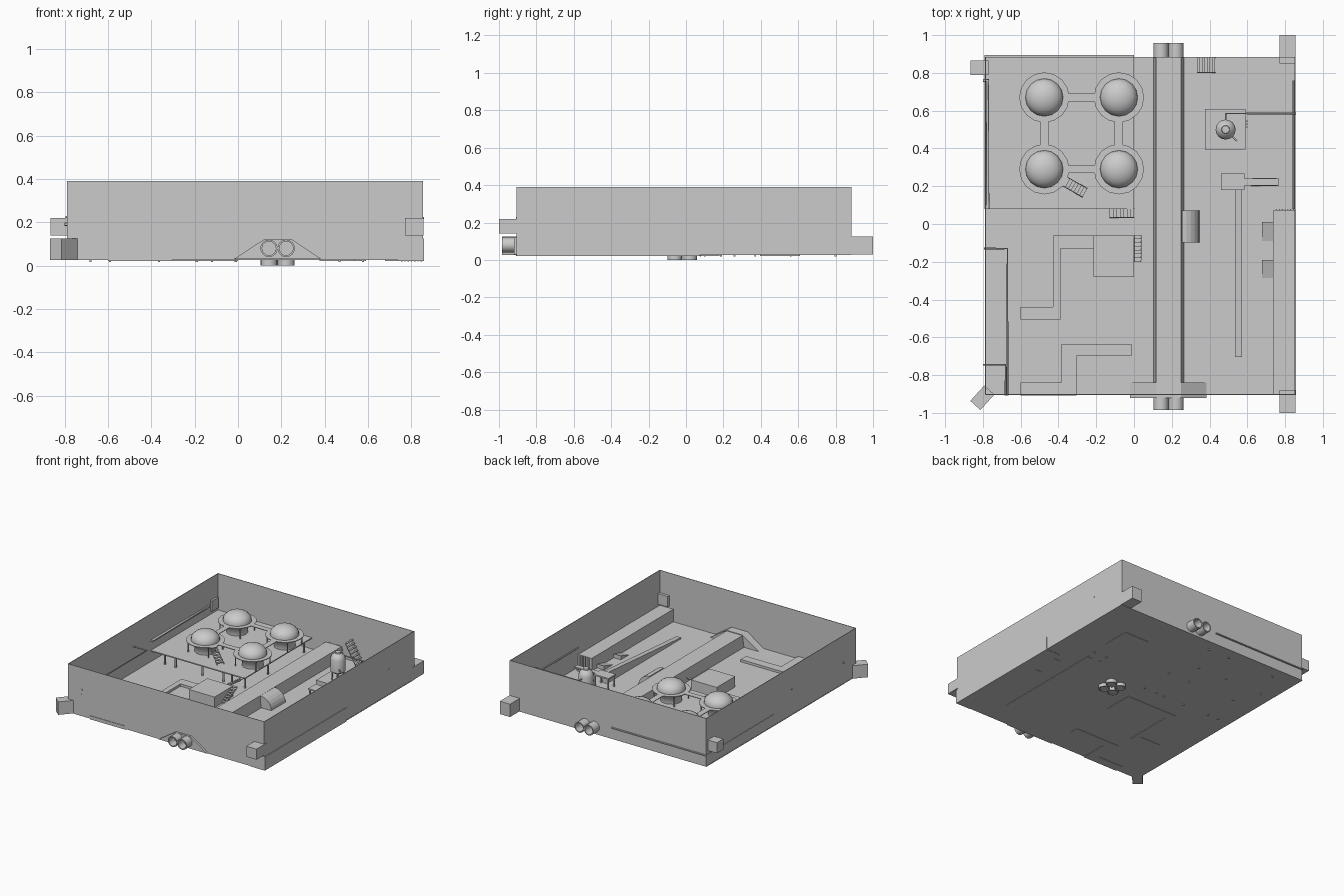
import bpy, bmesh
from math import pi, cos, sin, atan2, radians
from mathutils import Vector

if "Cube" in bpy.data.objects:
    bpy.data.objects.remove(bpy.data.objects["Cube"])


def finish(name, bm, smooth=False):
    bmesh.ops.recalc_face_normals(bm, faces=bm.faces)
    me = bpy.data.meshes.new(name)
    bm.to_mesh(me)
    bm.free()
    ob = bpy.data.objects.new(name, me)
    bpy.context.collection.objects.link(ob)
    if smooth:
        bpy.ops.object.select_all(action='DESELECT')
        ob.select_set(True)
        bpy.context.view_layer.objects.active = ob
        bpy.ops.object.shade_smooth_by_angle(angle=radians(40))
    return ob


def prism(name, pts, offset):
    """Extrude a closed polygon of 3D points along offset."""
    bm = bmesh.new()
    face = bm.faces.new([bm.verts.new(p) for p in pts])
    ext = bmesh.ops.extrude_face_region(bm, geom=[face])
    verts = [g for g in ext['geom'] if isinstance(g, bmesh.types.BMVert)]
    bmesh.ops.translate(bm, verts=verts, vec=offset)
    return finish(name, bm)


def box(name, x0, x1, y0, y1, z0, z1):
    return prism(name, [(x0, y0, z0), (x1, y0, z0), (x1, y1, z0), (x0, y1, z0)], (0, 0, z1 - z0))


def lathe(name, x, y, profile, n=16):
    """Revolve (radius, z) points about a vertical axis."""
    bm = bmesh.new()
    rings = []
    for r, z in profile:
        if r < 1e-5:
            rings.append([bm.verts.new((x, y, z))] * n)
        else:
            rings.append([bm.verts.new((x + r * cos(2 * pi * i / n), y + r * sin(2 * pi * i / n), z))
                          for i in range(n)])
    for a, b in zip(rings, rings[1:]):
        for i in range(n):
            j = (i + 1) % n
            quad = list(dict.fromkeys((a[i], a[j], b[j], b[i])))
            bm.faces.new(quad)
    return finish(name, bm, True)


def pipe(name, pts, r):
    cu = bpy.data.curves.new(name, 'CURVE')
    cu.dimensions = '3D'
    cu.bevel_depth = r
    cu.bevel_resolution = 1
    cu.use_fill_caps = True
    sp = cu.splines.new('POLY')
    sp.points.add(len(pts) - 1)
    for p, co in zip(sp.points, pts):
        p.co = (*co, 1)
    ob = bpy.data.objects.new(name, cu)
    bpy.context.collection.objects.link(ob)
    return ob


def stairs(name, a, b, width, n):
    """Flight of thin treads between two points, with two sloped stringers."""
    a, b = Vector(a), Vector(b)
    d = b - a
    run = Vector((d.x, d.y, 0))
    side = Vector((-run.y, run.x, 0)).normalized() * width / 2
    step = run / n
    for i in range(n):
        p = a + d * (i / n)
        prism(f"{name}_tread_{i + 1}", [p - side, p + side, p + side + step, p - side + step], (0, 0, 0.005))
    for k, s in enumerate((-side, side)):
        pipe(f"{name}_stringer_{k + 1}", [a + s, b + s], 0.003)


LOW, TOP = 0.025, 0.39

# Room shell
box("floor", -0.79, 0.855, -0.905, 0.885, LOW, 0.03)
box("front_wall", -0.788, 0.853, -0.905, -0.901, LOW, TOP)
box("back_wall", -0.788, 0.853, 0.881, 0.885, LOW, TOP)
box("left_wall", -0.788, -0.784, -0.905, 0.885, LOW, TOP)
box("right_wall", 0.849, 0.853, -0.905, 0.885, LOW, TOP)

# Corner ducts
box("back_left_duct", -0.865, -0.77, 0.79, 0.865, 0.14, 0.22)
box("back_right_duct", 0.77, 0.855, 0.85, 1.0, 0.028, 0.125)
box("front_right_duct", 0.77, 0.855, -1.0, -0.88, 0.14, 0.22)
duct = box("front_left_duct", -0.055, 0.055, -0.036, 0.036, 0.027, 0.125)
duct.location = (-0.803, -0.92, 0)
duct.rotation_euler.z = radians(48)

# Mezzanine on posts
DECK = 0.115
box("mezzanine", -0.792, 0.0, 0.08, 0.895, DECK - 0.008, DECK)
for i, x in enumerate((-0.68, -0.59, -0.365, -0.19, -0.12, -0.01)):
    for j, y in enumerate((0.1, 0.37, 0.56, 0.8)):
        if (i + j) % 2 == 0 or j == 0:
            box(f"mezzanine_post_{i}_{j}", x - 0.005, x + 0.005, y - 0.005, y + 0.005, 0.017, DECK)

# Four domed tanks with catwalk rings
XS, YS, RING = (-0.475, -0.08), (0.29, 0.67), 0.195
dome = [(0.1 * cos(t * pi / 12), 0.205 + 0.068 * sin(t * pi / 12)) for t in range(6)] + [(0, 0.273)]
for i, x in enumerate(XS):
    for j, y in enumerate(YS):
        lathe(f"tank_{i}_{j}", x, y, [(0.075, DECK), (0.075, 0.15), (0.095, 0.175), (0.1, 0.19)] + dome)
        lathe(f"catwalk_ring_{i}_{j}", x, y,
              [(0.095, RING), (0.133, RING), (0.133, RING + 0.005), (0.095, RING + 0.005), (0.095, RING)], 16)
        for k in range(4):
            t = pi / 4 + k * pi / 2
            px, py = x + 0.12 * cos(t), y + 0.12 * sin(t)
            box(f"ring_post_{i}_{j}_{k}", px - 0.003, px + 0.003, py - 0.003, py + 0.003, DECK, RING)
for k, y in enumerate(YS):
    box(f"catwalk_across_{k}", -0.347, -0.208, y - 0.021, y + 0.021, RING, RING + 0.005)
for k, x in enumerate(XS):
    box(f"catwalk_along_{k}", x - 0.022, x + 0.022, 0.418, 0.542, RING, RING + 0.005)
stairs("catwalk_stairs", (-0.365, 0.225, RING), (-0.26, 0.165, DECK), 0.05, 7)
stairs("mezzanine_stairs", (0.0, 0.058, DECK), (-0.13, 0.058, 0.03), 0.045, 7)

# Central tunnel, flared front portal and paired end pipes
prism("tunnel", [(0.103, -0.84, 0.028), (0.117, -0.84, 0.115), (0.25, -0.84, 0.115), (0.264, -0.84, 0.028)],
      (0, 1.722, 0))
prism("tunnel_portal", [(-0.02, -0.92, 0.03), (0.118, -0.92, 0.12), (0.25, -0.92, 0.12), (0.385, -0.92, 0.03)],
      (0, 0.08, 0))
for x in (0.143, 0.222):
    for label, y, sgn in (("front", -0.985, 1), ("back", 0.958, -1)):
        tube = lathe(f"{label}_pipe_{'left' if x < 0.2 else 'right'}", 0, 0,
                     [(0.032, 0), (0.04, 0), (0.04, 0.08), (0.032, 0.08), (0.032, 0)])
        tube.rotation_euler.x = -sgn * pi / 2
        tube.location = (x, y, 0.08)
    # drain discs under the floor
    for k, y in enumerate((-0.06, 0.02)):
        lathe(f"floor_drain_{'left' if x < 0.2 else 'right'}_{k}", x, y,
              [(0, 0.006), (0.03, 0.006), (0.03, 0), (0.039, 0), (0.039, 0.03), (0, 0.03)])

# Curved side hatch of the tunnel
arc = [(0.255 + 0.092 * cos(t * pi / 12), -0.098, 0.028 + 0.09 * sin(t * pi / 12)) for t in range(7)]
prism("tunnel_hatch", [(0.255, -0.098, 0.028)] + arc, (0, 0.17, 0))

# Control block and floor conduits
box("control_block", -0.215, 0.0, -0.28, -0.06, 0.022, 0.11)
conduits = (
    ((-0.215, -0.06), (-0.43, -0.06), (-0.43, -0.44), (-0.6, -0.44), (-0.6, -0.505), (-0.39, -0.505),
     (-0.39, -0.13), (-0.215, -0.13)),
    ((-0.012, -0.635), (-0.385, -0.635), (-0.385, -0.84), (-0.6, -0.84), (-0.6, -0.909), (-0.305, -0.909),
     (-0.305, -0.7), (-0.012, -0.7)))
for k, outline in enumerate(conduits):
    prism(f"floor_conduit_{k + 1}", [(x, y, 0.022) for x, y in outline], (0, 0, 0.026))
stairs("block_stairs", (0.02, -0.06, 0.11), (0.02, -0.2, 0.03), 0.035, 7)

# Small boiler on a plinth
BX, BY = 0.485, 0.5
box("boiler_plinth", 0.375, 0.59, 0.395, 0.61, 0.022, 0.08)
lathe("boiler", BX, BY, [(0, 0.13), (0.035, 0.13), (0.053, 0.145), (0.053, 0.235), (0.043, 0.26),
                         (0.022, 0.275), (0.02, 0.285), (0, 0.287)])
for k in range(6):
    t = k * pi / 3
    px, py = BX + 0.045 * cos(t), BY + 0.045 * sin(t)
    pipe(f"boiler_leg_{k}", [(px, py, 0.08), (px, py, 0.16)], 0.005)
pipe("boiler_feed_pipe", [(BX, BY + 0.03, 0.22), (BX, 0.585, 0.22), (0.857, 0.585, 0.22)], 0.005)
pipe("boiler_valve", [(0.52, 0.465, 0.17), (0.545, 0.44, 0.17)], 0.005)
for k in range(3):
    box(f"boiler_rung_{k}", 0.59, 0.602, 0.51 + 0.015 * k, 0.517 + 0.015 * k, 0.03, 0.1)

# Ladder stairs by the back wall
stairs("back_stairs", (0.335, 0.842, 0.19), (0.43, 0.842, 0.03), 0.08, 7)

# Raised walkway with long ramp
box("ramp_deck", 0.46, 0.585, 0.18, 0.268, 0.112, 0.122)
box("ramp_deck_arm", 0.585, 0.765, 0.205, 0.242, 0.112, 0.12)
for x in (0.468, 0.577):
    for y in (0.188, 0.26):
        box(f"deck_leg_{int(x * 1000)}_{int(y * 1000)}", x - 0.005, x + 0.005, y - 0.005, y + 0.005, 0.017, 0.112)
prism("ramp", [(0.535, 0.18, 0.022), (0.535, 0.18, 0.11), (0.535, -0.705, 0.04), (0.535, -0.705, 0.022)],
      (0.037, 0, 0))
stairs("deck_stairs", (0.765, 0.223, 0.115), (0.62, 0.223, 0.03), 0.037, 8)

# Side bench with ramps and steps
box("side_bench", 0.737, 0.858, -0.905, 0.072, 0.022, 0.125)
for k, (y0, y1) in enumerate(((0.01, -0.09), (-0.19, -0.285))):
    prism(f"bench_ramp_{k}", [(0.677, y0, 0.022), (0.677, y0, 0.06), (0.677, y1, 0.032), (0.677, y1, 0.022)],
          (0.06, 0, 0))
for k in range(7):
    pipe(f"bench_post_{k}", [(0.755 + 0.015 * k, 0.078, 0.018), (0.755 + 0.015 * k, 0.078, 0.125)], 0.003)

# Wall pipes
pipe("left_wall_pipe", [(-0.8, 0.76, 0.19), (-0.775, 0.76, 0.19), (-0.775, 0.08, 0.19)], 0.009)
pipe("right_wall_pipe", [(0.845, 0.08, 0.18), (0.845, 0.76, 0.18)], 0.005)
pipe("left_upper_pipe", [(-0.795, -0.13, 0.225), (-0.67, -0.13, 0.225), (-0.67, -0.908, 0.225)], 0.005)
pipe("left_lower_pipe", [(-0.8, -0.745, 0.19), (-0.68, -0.745, 0.19), (-0.68, -0.908, 0.19)], 0.005)
